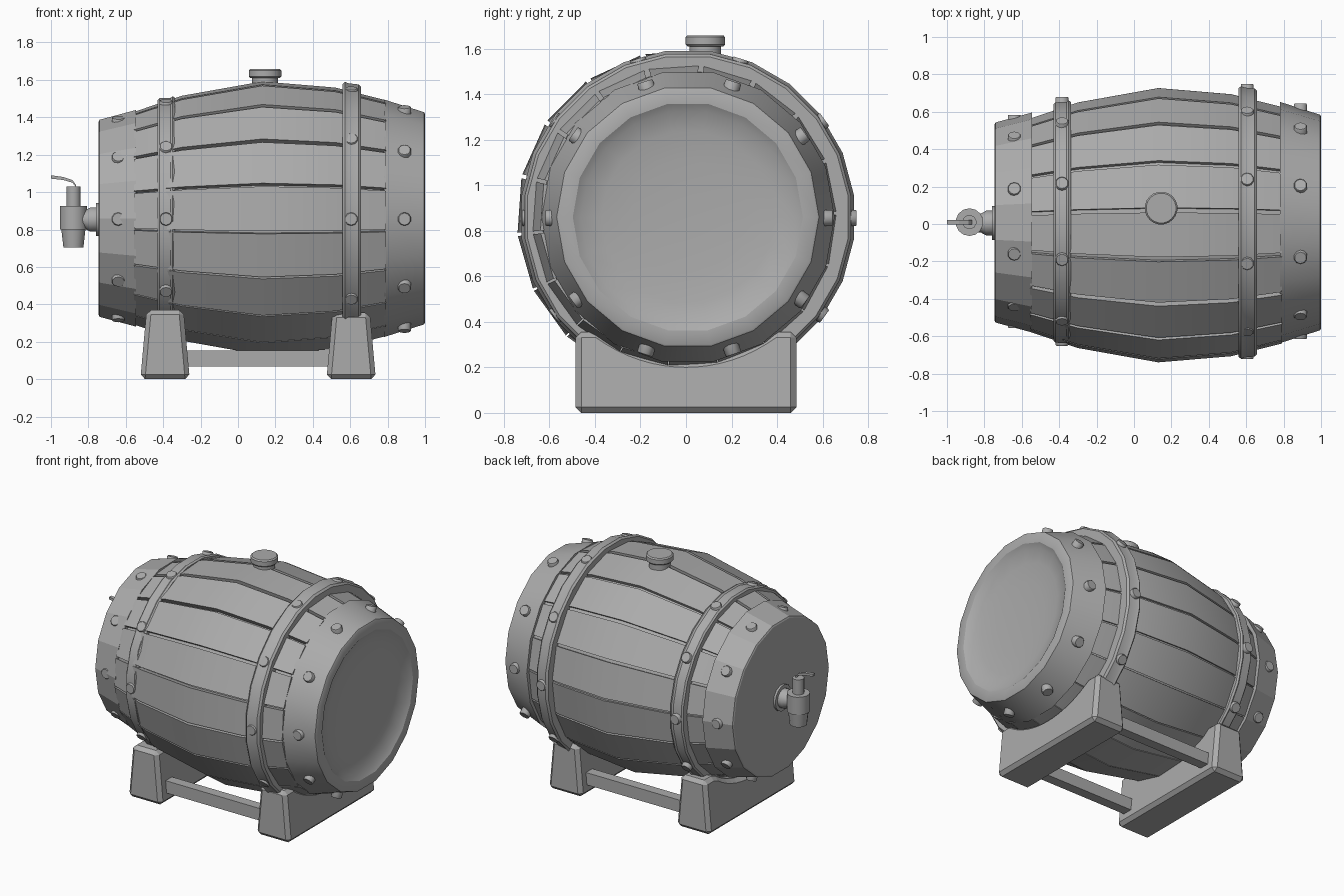
import bpy, bmesh, math
from mathutils import Matrix, Vector

cube = bpy.data.objects.get("Cube")
if cube:
    bpy.data.objects.remove(cube, do_unlink=True)

COLOUR = (0.41, 0.41, 0.41, 1)
grey = bpy.data.materials.new("plain_grey")
grey.use_nodes = True
grey.diffuse_color = COLOUR
grey.node_tree.nodes["Principled BSDF"].inputs["Base Color"].default_value = COLOUR

AXIS_Z = 0.86                                   # height of the barrel axis
ALONG_X = Matrix.Translation((0, 0.008, AXIS_Z)) @ Matrix.Rotation(math.pi / 2, 4, 'Y')


def finish(name, bm, smooth=30):
    bmesh.ops.recalc_face_normals(bm, faces=bm.faces)
    mesh = bpy.data.meshes.new(name)
    bm.to_mesh(mesh)
    bm.free()
    mesh.materials.append(grey)
    ob = bpy.data.objects.new(name, mesh)
    bpy.context.collection.objects.link(ob)
    if smooth:
        bpy.ops.object.select_all(action='DESELECT')
        ob.select_set(True)
        bpy.context.view_layer.objects.active = ob
        bpy.ops.object.shade_smooth_by_angle(angle=math.radians(smooth))
    return ob


def lathe(bm, profile, matrix, sides, closed=False):
    """Revolve (height, radius) points about the local z axis of matrix."""
    rings = []
    for h, r in profile:
        angles = [math.tau * (i + 0.5) / sides for i in range(sides)]
        rings.append([bm.verts.new(matrix @ Vector((r * math.cos(a), r * math.sin(a), h)))
                      for a in angles])
    pairs = list(zip(rings, rings[1:]))
    if closed:
        pairs.append((rings[-1], rings[0]))
    else:
        bm.faces.new(rings[0])
        bm.faces.new(rings[-1])
    for a, b in pairs:
        for i in range(sides):
            j = (i + 1) % sides
            bm.faces.new((a[i], a[j], b[j], b[i]))


def turned(name, profile, matrix, sides, closed=False, smooth=30):
    bm = bmesh.new()
    lathe(bm, profile, matrix, sides, closed)
    return finish(name, bm, smooth)


def prism(bm, sections):
    """Join matching loops of points into a closed solid."""
    loops = [[bm.verts.new(p) for p in s] for s in sections]
    n = len(loops[0])
    for a, b in zip(loops, loops[1:]):
        for i in range(n):
            bm.faces.new((a[i], a[(i + 1) % n], b[(i + 1) % n], b[i]))
    bm.faces.new(loops[0])
    bm.faces.new(loops[-1])


# Barrel core and separate bulging staves, slightly wider at the back
bulge = [(-0.555, 0.572), (-0.3, 0.658), (0.13, 0.735), (0.52, 0.702), (0.79, 0.634)]
turned("barrel_core", [(x, r - 0.028) for x, r in bulge], ALONG_X, 36)

STAVES = 18
bm = bmesh.new()
for k in range(STAVES):
    mid = math.radians(4) + math.tau * k / STAVES
    mid += 0.04 * (1 - math.cos(mid))
    half = math.radians(9.4)
    sections = []
    for x, r in bulge:
        corners = [(mid - half, r), (mid + half, r),
                   (mid + half, r - 0.045), (mid - half, r - 0.045)]
        sections.append([(x, -0.008 - q * math.cos(t), AXIS_Z + q * math.sin(t))
                         for t, q in corners])
    prism(bm, sections)
finish("staves", bm)

# End caps: a plain one for the tap, a dished one at the other end
turned("tap_end_cap", [(-0.745, 0.525), (-0.74, 0.535), (-0.545, 0.588), (-0.545, 0.5)],
       ALONG_X, 18, smooth=0)
turned("dished_end_cap", [(0.78, 0.5), (0.78, 0.645), (0.995, 0.576), (1.0, 0.567), (1.0, 0.505),
                          (0.978, 0.47), (0.96, 0.38), (0.95, 0.25), (0.945, 0.1)], ALONG_X, 18)

# Hoops with a raised lip on the side of the bulge
turned("tap_side_hoop", [(-0.43, 0.58), (-0.43, 0.638), (-0.42, 0.648), (-0.36, 0.65),
                         (-0.35, 0.658), (-0.337, 0.65), (-0.337, 0.58)], ALONG_X, 24, True)
turned("far_side_hoop", [(0.56, 0.63), (0.56, 0.725), (0.573, 0.736), (0.59, 0.728),
                         (0.645, 0.722), (0.658, 0.71), (0.658, 0.63)], ALONG_X, 24, True)

# Rows of ten bolts round the caps and hoops
for name, x, outer in [("tap_cap_bolts", -0.64, 0.57), ("tap_hoop_bolts", -0.385, 0.665),
                       ("far_hoop_bolts", 0.605, 0.735), ("far_cap_bolts", 0.89, 0.63)]:
    bm = bmesh.new()
    for k in range(10):
        t = math.tau * k / 10
        d = Vector((0, -math.cos(t), math.sin(t)))
        m = Matrix.Translation((x, 0.014, AXIS_Z - 0.004)) @ d.to_track_quat('Z', 'Y').to_matrix().to_4x4()
        lathe(bm, [(outer - 0.08, 0.036), (outer - 0.005, 0.036), (outer, 0.032)], m, 10)
    finish(name, bm, 40)

# Bung on top
turned("bung", [(1.52, 0.07), (1.61, 0.07), (1.61, 0.08), (1.618, 0.088), (1.65, 0.088),
                (1.658, 0.08)], Matrix.Translation((0.145, 0.085, 0)), 20, smooth=40)

# Tap: flange and spout pipe, body, stem and lever
TAP_X = -0.88
tap_pipe = Matrix.Translation((0, 0.005, 0.853)) @ Matrix.Rotation(math.pi / 2, 4, 'Y')
turned("tap_pipe", [(TAP_X, 0.045), (-0.82, 0.05), (-0.79, 0.066), (-0.76, 0.066),
                    (-0.76, 0.09), (-0.735, 0.09)], tap_pipe, 14, smooth=40)
tap_up = Matrix.Translation((TAP_X, 0.01, 0))
turned("tap_body", [(0.705, 0.055), (0.8, 0.066), (0.8, 0.074), (0.925, 0.074)], tap_up, 14, smooth=40)
turned("tap_stem", [(0.91, 0.038), (1.03, 0.038)], tap_up, 12, smooth=40)
bm = bmesh.new()
lever = [(-0.865, 1.025, 0.012), (-0.885, 1.05, 0.014), (-0.935, 1.065, 0.016), (-1.0, 1.072, 0.018)]
prism(bm, [[(x, 0.01 - 0.012, z), (x, 0.01 + 0.012, z), (x, 0.01 + 0.012, z + h), (x, 0.01 - 0.012, z + h)]
           for x, z, h in lever])
finish("tap_lever", bm, 0)

# Stand: two tapered cradle blocks hollowed to the barrel, and two rails
DEPTH = 0.485
for name, cx, top, hollow in [("tap_side_cradle", -0.39, 0.37, 0.61), ("far_side_cradle", 0.605, 0.355, 0.635)]:
    ys = [DEPTH * (1 - 2 * i / 20) for i in range(21)]
    outline = [(-DEPTH, 0), (DEPTH, 0)]
    outline += [(y, min(top, AXIS_Z - math.sqrt(hollow ** 2 - y * y))) for y in ys]
    bm = bmesh.new()
    prism(bm, [[(cx + side * (0.132 - 0.09 * z), y, z) for y, z in outline] for side in (-1, 1)])
    ob = finish(name, bm, 0)
    bevel = ob.modifiers.new("chamfer", 'BEVEL')
    bevel.width = 0.025
    bevel.segments = 1
    bevel.limit_method = 'ANGLE'
    bevel.angle_limit = math.radians(60)

for name, y in (("front_rail", -0.38), ("back_rail", 0.38)):
    bm = bmesh.new()
    bmesh.ops.create_cube(bm, size=1, matrix=Matrix.Translation((0.107, y, 0.11)) @ Matrix.Diagonal((0.85, 0.07, 0.085, 1)))
    finish(name, bm, 0)
